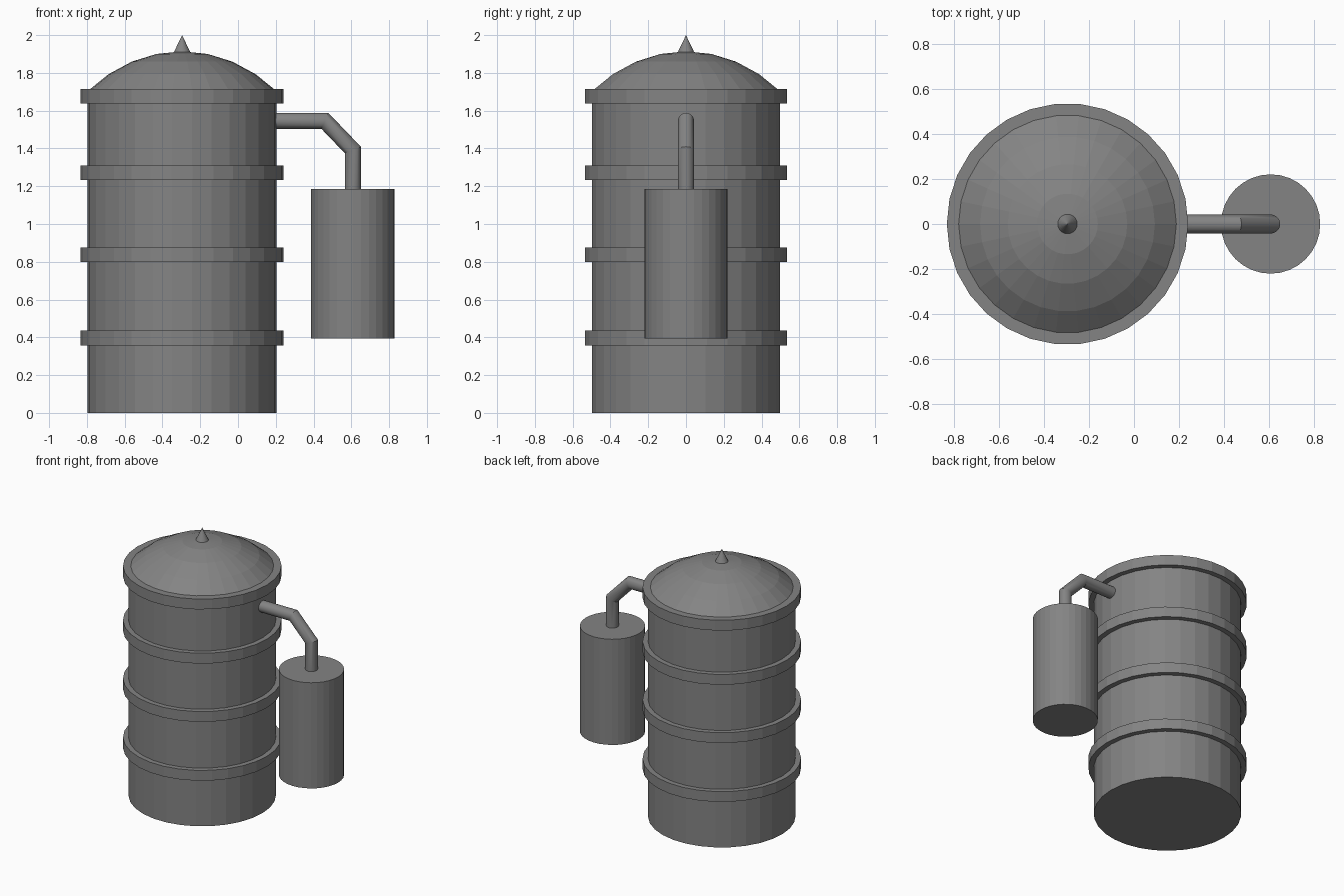
import bpy, bmesh, math
from mathutils import Vector

if "Cube" in bpy.data.objects:
    bpy.data.objects.remove(bpy.data.objects["Cube"])

BARREL_X, TANK_X = -0.296, 0.608
SIDES = 30

# Dark grey metal
metal = bpy.data.materials.new("dark_metal")
metal.diffuse_color = (0.23, 0.23, 0.23, 1)
metal.use_nodes = True
metal.node_tree.nodes["Principled BSDF"].inputs["Base Color"].default_value = metal.diffuse_color


def add_object(name, verts, faces, x=0):
    mesh = bpy.data.meshes.new(name)
    mesh.from_pydata(verts, [], faces)
    bm = bmesh.new()
    bm.from_mesh(mesh)
    bmesh.ops.recalc_face_normals(bm, faces=bm.faces)
    bm.to_mesh(mesh)
    bm.free()
    mesh.materials.append(metal)
    obj = bpy.data.objects.new(name, mesh)
    obj.location.x = x
    bpy.context.collection.objects.link(obj)
    return obj


def lathe(name, profile, x, sides):
    """Revolve (radius, height) points around a vertical axis at x."""
    verts, rings, faces = [], [], []
    for r, z in profile:
        n = 1 if r == 0 else sides
        rings.append(list(range(len(verts), len(verts) + n)))
        for i in range(n):
            a = 2 * math.pi * i / sides
            verts.append((r * math.cos(a), r * math.sin(a), z))
    for lo, hi in zip(rings, rings[1:]):
        for i in range(sides):
            j = (i + 1) % sides
            if len(hi) == 1:
                faces.append((lo[i], lo[j], hi[0]))
            else:
                faces.append((lo[i], lo[j], hi[j], hi[i]))
    faces.append(rings[0][::-1])
    if len(rings[-1]) > 1:
        faces.append(rings[-1])
    return add_object(name, verts, faces, x)


# Barrel body with faceted dome lid
dome = [(0.778 * math.sin(math.radians(a)),
         1.914 - 0.9 * (1 - math.cos(math.radians(a)))) for a in (40, 30, 20, 10)]
lathe("barrel", [(0.5, 0)] + dome + [(0, 1.914)], BARREL_X, SIDES)

# Four raised hoops
for i, z in enumerate((0.358, 0.798, 1.234, 1.639)):
    lathe(f"hoop_{i + 1}", [(0.537, z), (0.537, z + 0.077)], BARREL_X, SIDES)

# Pointed finial
lathe("finial", [(0.048, 1.9), (0, 2.0)], BARREL_X, 32)

# Hanging side tank
lathe("side_tank", [(0.221, 0.395), (0.221, 1.185)], TANK_X, 32)

# Mitred pipe from barrel to tank
path = [Vector(p) for p in ((0.16, 0, 1.546), (0.46, 0, 1.546),
                            (TANK_X, 0, 1.392), (TANK_X, 0, 1.17))]
R, N = 0.0425, 20
dirs = [(b - a).normalized() for a, b in zip(path, path[1:])]
side = Vector((0, 1, 0))
verts, faces = [], []
for k, p in enumerate(path):
    d0, d1 = dirs[max(k - 1, 0)], dirs[min(k, 2)]
    t = (d0 + d1).normalized()
    up = t.cross(side) / t.dot(d0)
    for i in range(N):
        a = 2 * math.pi * i / N
        verts.append(p + R * (math.cos(a) * side + math.sin(a) * up))
for k in range(3):
    for i in range(N):
        j = (i + 1) % N
        faces.append((k * N + i, (k + 1) * N + i, (k + 1) * N + j, k * N + j))
faces += [tuple(range(N)), tuple(range(4 * N - 1, 3 * N - 1, -1))]
pipe = add_object("pipe", verts, faces)
bpy.context.view_layer.objects.active = pipe
pipe.select_set(True)
bpy.ops.object.shade_smooth_by_angle(angle=math.radians(30))
